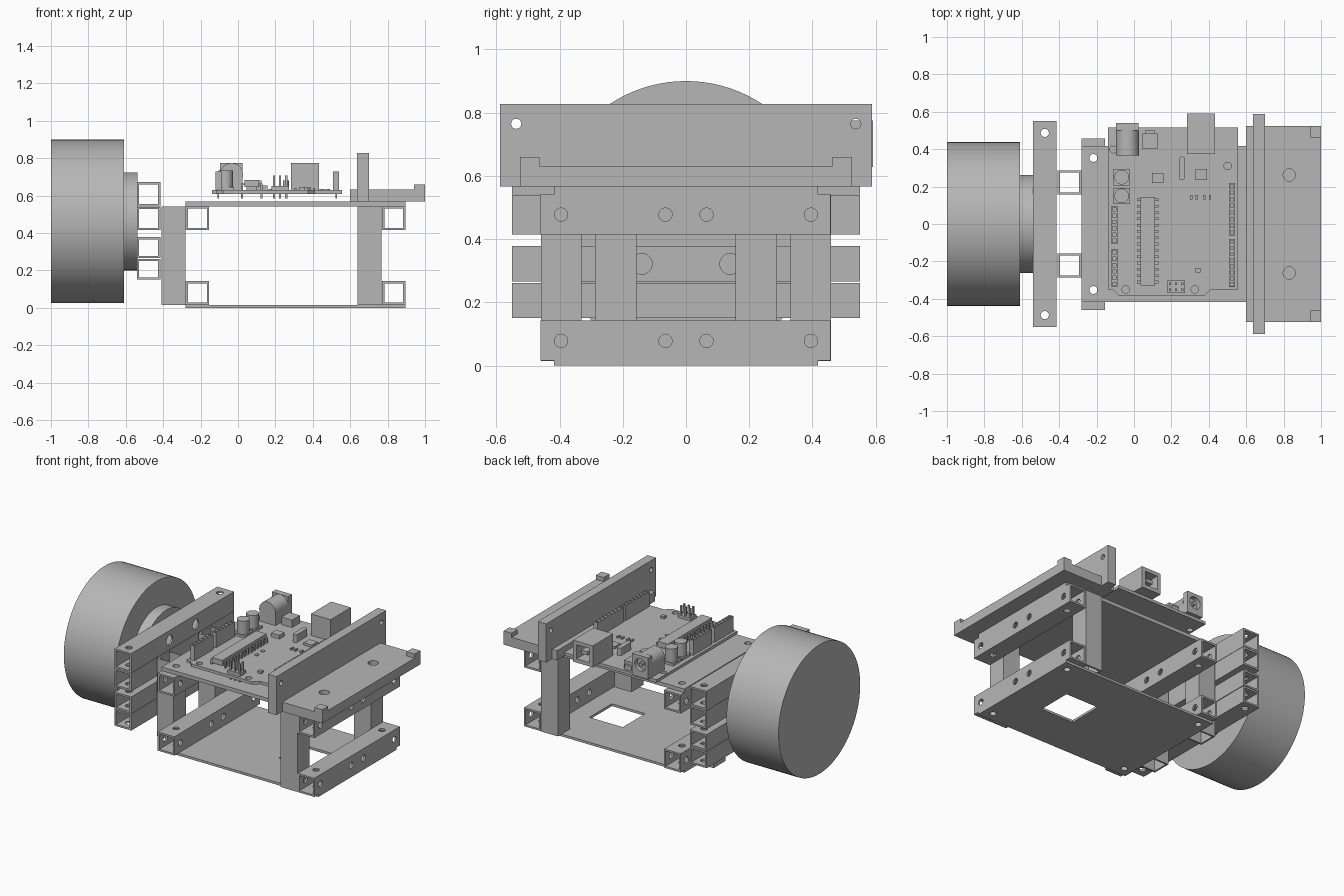
import bpy, bmesh, math
from mathutils import Matrix, Vector

if "Cube" in bpy.data.objects:
    bpy.data.objects.remove(bpy.data.objects["Cube"], do_unlink=True)

grey = bpy.data.materials.new("plain_grey")
grey.use_nodes = True
COLOUR = (0.47, 0.47, 0.47, 1)
grey.diffuse_color = COLOUR
for node in grey.node_tree.nodes:
    if node.type == 'BSDF_PRINCIPLED':
        node.inputs["Base Color"].default_value = COLOUR

TURN = {'x': Matrix.Rotation(math.pi / 2, 4, 'Y'),
        'y': Matrix.Rotation(-math.pi / 2, 4, 'X'),
        'z': Matrix.Identity(4)}


def finish(name, bm, smooth=False):
    bmesh.ops.recalc_face_normals(bm, faces=bm.faces)
    mesh = bpy.data.meshes.new(name)
    bm.to_mesh(mesh)
    bm.free()
    mesh.materials.append(grey)
    ob = bpy.data.objects.new(name, mesh)
    bpy.context.collection.objects.link(ob)
    if smooth:
        select(ob)
        bpy.ops.object.shade_smooth_by_angle(angle=math.radians(30))
    return ob


def select(ob):
    bpy.ops.object.select_all(action='DESELECT')
    ob.select_set(True)
    bpy.context.view_layer.objects.active = ob


def add_box(bm, x0, x1, y0, y1, z0, z1):
    mat = Matrix.Translation(((x0 + x1) / 2, (y0 + y1) / 2, (z0 + z1) / 2))
    bmesh.ops.create_cube(bm, size=1, matrix=mat @ Matrix.Diagonal((x1 - x0, y1 - y0, z1 - z0, 1)))


def add_cyl(bm, axis, centre, r, length, sides=24):
    bmesh.ops.create_cone(bm, cap_ends=True, segments=sides, radius1=r, radius2=r, depth=length,
                          matrix=Matrix.Translation(centre) @ TURN[axis])


def boxes(name, *ranges):
    bm = bmesh.new()
    for r in ranges:
        add_box(bm, *r)
    return finish(name, bm)


def cylinder(name, axis, centre, r, length, sides=32):
    bm = bmesh.new()
    add_cyl(bm, axis, centre, r, length, sides)
    return finish(name, bm, True)


def cut(ob, cutter):
    # apply a difference, then drop the cutter
    cutter.hide_render = True
    mod = ob.modifiers.new("cut", 'BOOLEAN')
    mod.operation, mod.solver, mod.object = 'DIFFERENCE', 'EXACT', cutter
    select(ob)
    bpy.ops.object.modifier_apply(modifier=mod.name)
    bpy.data.objects.remove(cutter, do_unlink=True)


def drill(ob, axis, holes, length=0.3):
    bm = bmesh.new()
    for centre, r in holes:
        add_cyl(bm, axis, centre, r, length, 20)
    cut(ob, finish("drill", bm))


def tube(name, axis, lo, hi, wall=0.012):
    # hollow square tube, open at both ends of its axis
    ob = boxes(name, (lo[0], hi[0], lo[1], hi[1], lo[2], hi[2]))
    inner = []
    for i, a in enumerate('xyz'):
        d = -0.1 if a == axis else wall
        inner += [lo[i] + d, hi[i] - d]
    cut(ob, boxes("bore", inner))
    return ob


# Wheel and hub
wheel = cylinder("wheel", 'x', (-0.805, 0, 0.4625), 0.4375, 0.39, 96)
cylinder("wheel_hub", 'x', (-0.574, 0, 0.4625), 0.262, 0.072, 64)

# Stacked tubes carrying the wheel
for name, z0, z1, side_y, side_r in (
        ("bottom", 0.15, 0.262, 0.225, 0.021), ("lower", 0.266, 0.378, 0.14, 0.033),
        ("upper", 0.415, 0.54, 0.225, 0.021), ("top", 0.542, 0.672, 0.14, 0.033)):
    zc = (z0 + z1) / 2
    t = tube(name + "_wheel_tube", 'y', (-0.54, -0.55, z0), (-0.415, 0.55, z1))
    drill(t, 'z', [((-0.477, s * 0.487, zc), 0.022) for s in (-1, 1)])
    drill(t, 'x', [((-0.415, s * side_y, zc), side_r) for s in (-1, 1)], 0.1)

# Frame rails with side holes and corner bolt holes
for end, x0 in (("right", -0.28), ("left", 0.77)):
    for level, z0 in (("lower", 0.016), ("upper", 0.415)):
        xc, zc = x0 + 0.0625, z0 + 0.0625
        t = tube(f"{level}_{end}_rail", 'y', (x0, -0.46, z0), (x0 + 0.125, 0.457, z0 + 0.127))
        drill(t, 'x', [((xc, s * y, zc), 0.021) for s in (-1, 1) for y in (0.065, 0.395)])
        drill(t, 'z', [((xc, s * 0.353, zc), 0.021) for s in (-1, 1)])

# Upright posts
for side, s in (("front", -1), ("back", 1)):
    for end, x0, ya, yb in (("right", -0.408, 0.157, 0.287), ("left", 0.64, 0.33, 0.458)):
        y0, y1 = sorted((s * ya, s * yb))
        tube(f"{side}_{end}_post", 'z', (x0, y0, 0.015), (x0 + 0.127, y1, 0.542))

# Base and deck plates
corner_holes = [(x, s * 0.353) for x in (-0.217, 0.832) for s in (-1, 1)]
for name, z0, z1 in (("base_plate", 0, 0.016), ("deck_plate", 0.542, 0.567)):
    plate = boxes(name, (-0.28, 0.895, -0.418, 0.418, z0, z1))
    drill(plate, 'z', [((x, y, z0), 0.021) for x, y in corner_holes], 0.1)
    if name == "base_plate":
        cut(plate, boxes("window", (0.39, 0.64, -0.12, 0.12, -0.1, 0.1)))

# Sensor shelf with corner lips and an upright panel
shelf = boxes("shelf", (0.6, 1.0, -0.525, 0.525, 0.567, 0.632))
drill(shelf, 'z', [((0.83, s * 0.262, 0.6), 0.033) for s in (-1, 1)])
for side, s in (("front", -1), ("back", 1)):
    y0, y1 = sorted((s * 0.463, s * 0.525))
    boxes(side + "_shelf_lip", (0.94, 1.0, y0, y1, 0.632, 0.66))
panel = boxes("upright_panel", (0.637, 0.7, -0.588, 0.588, 0.567, 0.828))
drill(panel, 'x', [((0.67, s * 0.537, 0.765), 0.016) for s in (-1, 1)])

# Circuit board outline
outline = [(-0.14, 0.515), (0.555, 0.515), (0.555, -0.35), (0.41, -0.35), (0.375, -0.385),
           (-0.08, -0.385), (-0.115, -0.35), (-0.14, -0.35)]
bm = bmesh.new()
face = bm.faces.new([bm.verts.new((x, y, 0.609)) for x, y in outline])
up = bmesh.ops.extrude_face_region(bm, geom=[face])["geom"]
bmesh.ops.translate(bm, vec=(0, 0, 0.02), verts=[v for v in up if isinstance(v, bmesh.types.BMVert)])
board = finish("circuit_board", bm)
drill(board, 'z', [((x, y, 0.62), 0.02) for x, y in
                   ((-0.045, -0.35), (0.325, -0.35), (-0.11, 0.4), (0.5, 0.31))], 0.1)
TOP = 0.629

# Square data socket
socket = boxes("data_socket", (0.284, 0.432, 0.375, 0.592, TOP, 0.775))
cut(socket, boxes("socket_bore", (0.31, 0.406, 0.45, 0.7, 0.655, 0.75)))
boxes("data_socket_tongue", (0.335, 0.381, 0.44, 0.575, 0.69, 0.715))

# Round power jack with square mouth
jack = boxes("power_jack_mouth", (-0.095, 0.025, 0.5, 0.54, TOP, 0.775))
drill(jack, 'y', [((-0.035, 0.54, 0.712), 0.042)], 0.06)
cylinder("power_jack_pin", 'y', (-0.035, 0.515, 0.712), 0.013, 0.045, 12)
cylinder("power_jack_barrel", 'y', (-0.035, 0.433, 0.712), 0.062, 0.135)
boxes("power_jack_base", (-0.095, 0.025, 0.366, 0.5, TOP, 0.7))

# Capacitors
for i, y in enumerate((0.25, 0.15)):
    boxes(f"capacitor_foot_{i}", (-0.11, -0.022, y - 0.043, y + 0.043, TOP, 0.645))
    cylinder(f"capacitor_{i}", 'z', (-0.066, y, 0.685), 0.039, 0.1)

# Main chip with legs
bm = bmesh.new()
add_box(bm, 0.035, 0.112, -0.328, 0.145, 0.645, 0.682)
for i in range(14):
    y = -0.31 + i * 0.0338
    for x in (0.022, 0.125):
        add_box(bm, x - 0.005, x + 0.005, y - 0.007, y + 0.007, 0.585, 0.665)
        add_box(bm, min(x, 0.06), max(x, 0.08), y - 0.007, y + 0.007, 0.657, 0.665)
finish("main_chip", bm)

# Socket strips: bodies, pin wells and pins below the board
for name, x0, y0, y1, count in (("right_back", -0.121, -0.107, 0.095, 6),
                                ("right_front", -0.121, -0.338, -0.135, 6),
                                ("left_back", 0.508, -0.062, 0.22, 8),
                                ("left_front", 0.508, -0.338, -0.08, 8)):
    strip = boxes(name + "_strip", (x0, x0 + 0.032, y0, y1, TOP, 0.73))
    pitch = (y1 - y0) / count
    ys = [y0 + pitch * (i + 0.5) for i in range(count)]
    xc = x0 + 0.016
    cut(strip, boxes("wells", *[(xc - 0.009, xc + 0.009, y - 0.009, y + 0.009, 0.69, 0.8) for y in ys]))
    boxes(name + "_pins", *[(xc - 0.004, xc + 0.004, y - 0.004, y + 0.004, 0.585, 0.61) for y in ys])

# Programming pins
bm = bmesh.new()
add_box(bm, 0.178, 0.272, -0.368, -0.303, TOP, 0.65)
for x in (0.192, 0.225, 0.258):
    for y in (-0.351, -0.319):
        add_box(bm, x - 0.006, x + 0.006, y - 0.006, y + 0.006, 0.585, 0.708)
finish("programming_pins", bm)

# Crystal can: rounded ends
bm = bmesh.new()
add_box(bm, 0.24, 0.272, 0.25, 0.345, TOP, 0.68)
for y in (0.25, 0.345):
    add_cyl(bm, 'z', (0.256, y, (TOP + 0.68) / 2), 0.016, 0.68 - TOP, 16)
finish("crystal_can", bm, True)

# Small surface parts
boxes("regulator", (0.045, 0.125, 0.4, 0.485, TOP, 0.68), (0.06, 0.11, 0.485, 0.5, TOP, 0.66))
boxes("interface_chip", (0.328, 0.39, 0.235, 0.295, TOP, 0.645))
boxes("amplifier_chip", (0.095, 0.157, 0.22, 0.272, TOP, 0.655))
boxes("small_resistors", *[(x, x + 0.012, 0.13, 0.155, TOP, 0.64) for x in (0.3, 0.33, 0.37, 0.4)])
boxes("indicator", (0.33, 0.355, -0.26, -0.235, TOP, 0.645))
bm = bmesh.new()
for x, y in ((0.175, 0.015), (0.175, -0.05), (0.45, 0.27), (0.48, 0.27), (0.45, 0.24), (0.48, 0.24)):
    add_cyl(bm, 'z', (x, y, 0.632), 0.013, 0.006, 12)
finish("solder_pads", bm)
